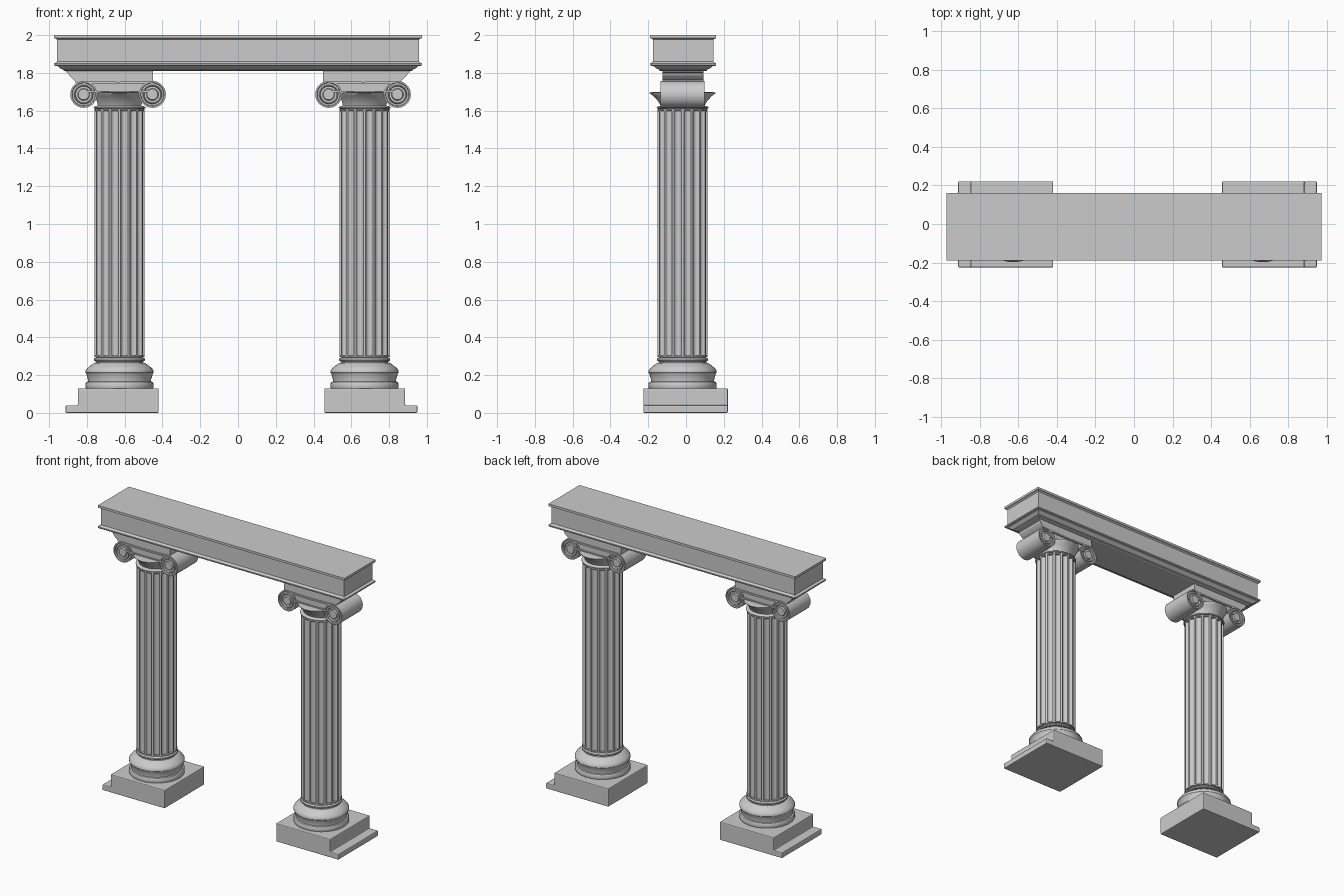
import bpy, bmesh
from math import cos, sin, pi, radians

if "Cube" in bpy.data.objects:
    bpy.data.objects.remove(bpy.data.objects["Cube"])

COL_Y = -0.018


def loft(name, rings, smooth=False, bevel=0):
    """Skin a stack of closed rings and cap both ends."""
    bm = bmesh.new()
    rows = [[bm.verts.new(p) for p in ring] for ring in rings]
    n = len(rows[0])
    for a, b in zip(rows, rows[1:]):
        for i in range(n):
            j = (i + 1) % n
            bm.faces.new((a[i], a[j], b[j], b[i]))
    bm.faces.new(rows[0][::-1])
    bm.faces.new(rows[-1])
    bmesh.ops.recalc_face_normals(bm, faces=bm.faces)
    me = bpy.data.meshes.new(name)
    bm.to_mesh(me)
    bm.free()
    ob = bpy.data.objects.new(name, me)
    bpy.context.collection.objects.link(ob)
    if bevel:
        m = ob.modifiers.new("bevel", "BEVEL")
        m.width, m.segments = bevel, 2
    if smooth:
        bpy.ops.object.select_all(action="DESELECT")
        ob.select_set(True)
        bpy.context.view_layer.objects.active = ob
        bpy.ops.object.shade_smooth_by_angle(angle=radians(35))
    return ob


def turned(name, cx, profile, n=48):
    """Vertical turned part; profile rows are (radius x, radius y, z)."""
    return loft(name, [[(cx + rx * cos(2 * pi * i / n), COL_Y + ry * sin(2 * pi * i / n), z)
                        for i in range(n)] for rx, ry, z in profile], True)


def slab(name, outline, y0, y1, bevel=0, smooth=False):
    """Front-view outline extruded along y."""
    return loft(name, [[(x, y, z) for x, z in outline] for y in (y0, y1)], smooth, bevel)


def scroll(name, cx, cz, n=40):
    """Volute roll along y with stepped rings on both faces."""
    half = 0.117
    front = [(0.012, 0.0), (0.028, 0.0), (0.032, 0.010), (0.043, 0.010), (0.047, 0.002),
             (0.051, 0.008), (0.060, 0.008), (0.063, 0.0), (0.071, 0.0)]
    prof = [(r, -half + d) for r, d in front] + [(r, half - d) for r, d in front[::-1]]
    return loft(name, [[(cx + r * cos(2 * pi * i / n), COL_Y + y, cz + r * sin(2 * pi * i / n))
                        for i in range(n)] for r, y in prof], True)


def shaft(name, cx, flutes=16):
    ring = []
    for k in range(flutes):
        for t, r in ((0, .132), (.24, .132), (.30, .124), (.44, .117),
                     (.62, .115), (.80, .117), (.94, .124)):
            a = 2 * pi * (k + t - 0.12) / flutes + pi / 2
            ring.append((cx + r * cos(a), COL_Y + r * sin(a)))
    return loft(name, [[(x, y, z) for x, y in ring] for z in (0.295, 1.61)], True)


for side, cx in (("left", -0.627), ("right", 0.67)):
    s = 1 if side == "left" else -1
    # stepped plinth, step on the outer side
    px = [-.913, -.42, -.42, -.848, -.848, -.913]
    pz = [0, 0, .13, .13, .04, .04]
    slab(side + "_plinth", [(0.0185 + s * (x - 0.0185), z) for x, z in zip(px, pz)],
         -.226, .222, 0.006)
    # moulded column base
    base = [(.176, .125), (.180, .135), (.180, .157), (.176, .163), (.167, .166), (.167, .176),
            (.173, .195), (.176, .208), (.180, .213), (.180, .224), (.172, .236), (.155, .250),
            (.136, .263), (.126, .266), (.122, .272), (.130, .273), (.135, .278),
            (.135, .286), (.130, .291), (.122, .294), (.132, .297), (.132, .304)]
    turned(side + "_column_base", cx, [(r, r, z) for r, z in base])
    shaft(side + "_fluted_shaft", cx)
    # collar and flared bell of the capital
    turned(side + "_capital_bell", cx, [
        (.128, .128, 1.598), (.132, .132, 1.602), (.132, .132, 1.606), (.126, .126, 1.609),
        (.136, .136, 1.612), (.137, .137, 1.618), (.130, .130, 1.623), (.116, .116, 1.626),
        (.117, .121, 1.636), (.122, .134, 1.655), (.130, .154, 1.677), (.138, .174, 1.692),
        (.139, .175, 1.696), (.134, .160, 1.698)])
    # volute rolls and the band joining them
    vx = cx - 0.008
    for k, d in (("outer", -s * 0.182), ("inner", s * 0.182)):
        scroll(f"{side}_{k}_volute", vx + d * -1 * -1, 1.686)
    top = [(vx + .182 * t, 1.757 - .004 * (1 - t * t)) for t in (1, .5, 0, -.5, -1)]
    low = [(vx + .182 * t, 1.698 - .006 * (1 - t * t)) for t in (-1, -.5, 0, .5, 1)]
    slab(side + "_volute_band", top + low, COL_Y - .107, COL_Y + .107)
    trim = [(x, z - .011) for x, z in top[::-1]]
    slab(side + "_volute_band_top_trim", top + trim, COL_Y - .117, COL_Y + .117)
    trim = [(x, z + .010) for x, z in low[::-1]]
    slab(side + "_volute_band_lower_trim", low + trim, COL_Y - .117, COL_Y + .117)
    # abacus with a curved outer end
    ab = [(-.45, 1.75), (-.862, 1.75), (-.866, 1.762), (-.878, 1.770), (-.893, 1.785),
          (-.900, 1.800), (-.910, 1.804), (-.910, 1.815), (-.45, 1.815)]
    slab(side + "_abacus", [(s * x, z) for x, z in ab], -.125, .092)

# entablature: stacked rectangles (half x, half y, z)
beam = [(.918, .120, 1.810), (.925, .127, 1.814), (.927, .129, 1.819), (.938, .140, 1.822),
        (.950, .152, 1.832), (.955, .157, 1.836), (.970, .172, 1.838), (.973, .175, 1.842),
        (.973, .175, 1.850), (.964, .166, 1.855), (.958, .160, 1.860), (.958, .160, 1.976),
        (.964, .166, 1.981), (.973, .175, 1.984), (.973, .175, 2.0)]
loft("entablature", [[(-x, y - .015, z) for x, y in ((-hx, -hy), (hx, -hy), (hx, hy), (-hx, hy))]
                     for hx, hy, z in beam])
